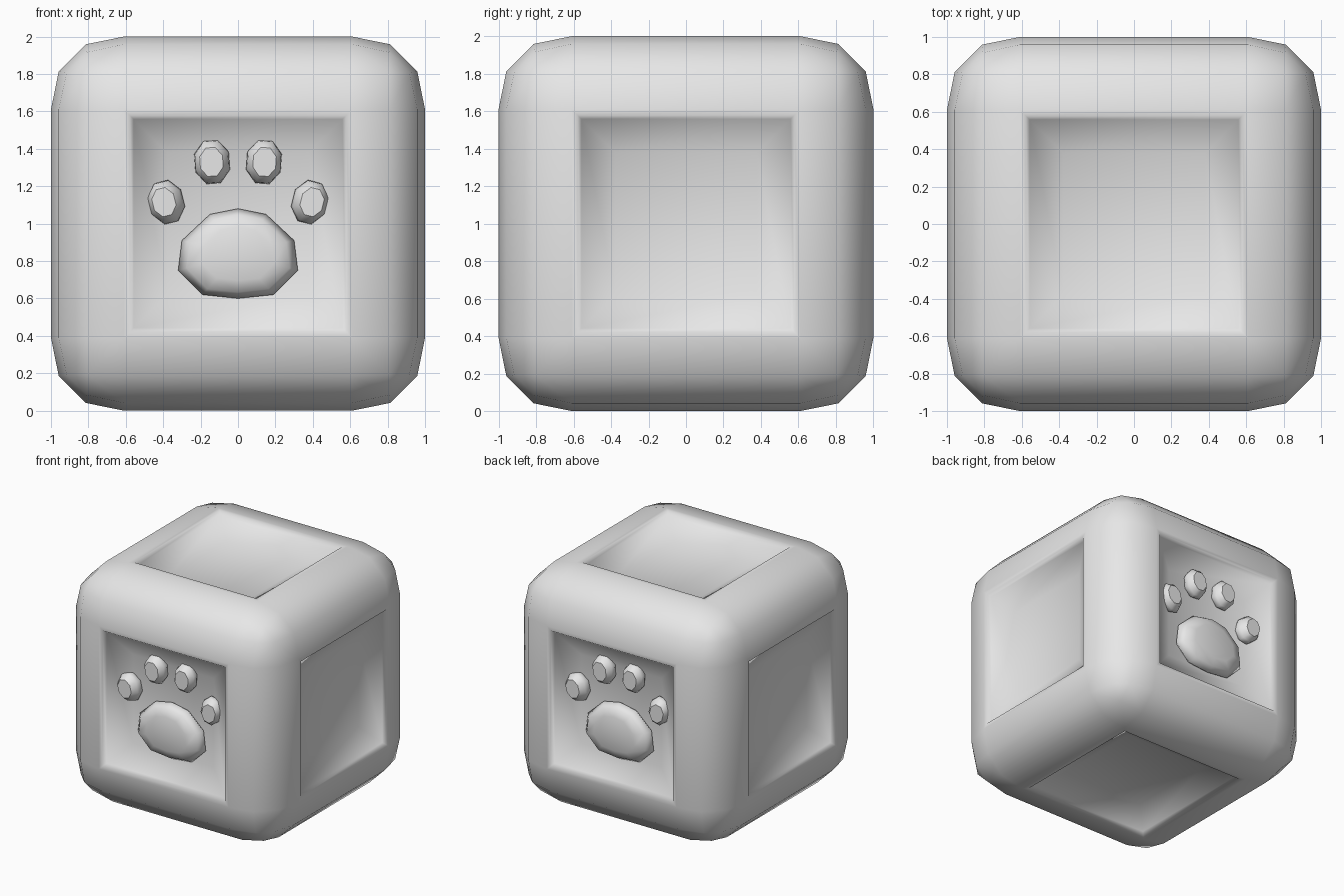
import bpy
import bmesh
from math import sin, cos, pi, radians
from mathutils import Matrix, Vector

if "Cube" in bpy.data.objects:
    bpy.data.objects.remove(bpy.data.objects["Cube"], do_unlink=True)

# Single plain grey
grey = bpy.data.materials.new("light_grey")
grey.use_nodes = True
COLOUR = (0.8, 0.8, 0.8, 1.0)
grey.diffuse_color = COLOUR
for node in grey.node_tree.nodes:
    if node.type == "BSDF_PRINCIPLED":
        node.inputs["Base Color"].default_value = COLOUR


def finish(bm, name):
    """Turn a bmesh into a smooth shaded object."""
    bmesh.ops.recalc_face_normals(bm, faces=bm.faces[:])
    for face in bm.faces:
        face.smooth = True
    mesh = bpy.data.meshes.new(name)
    bm.to_mesh(mesh)
    bm.free()
    mesh.materials.append(grey)
    obj = bpy.data.objects.new(name, mesh)
    bpy.context.scene.collection.objects.link(obj)
    return obj


def sink(bm, faces, thickness, depth):
    """Inset each face, then push the inner face inwards."""
    bmesh.ops.inset_individual(bm, faces=faces, thickness=thickness,
                               depth=0.0, use_even_offset=True)
    for face in faces:
        face.normal_update()
        bmesh.ops.translate(bm, verts=face.verts[:], vec=-face.normal * depth)


def rounded_block():
    """Rounded cube with a sloping recess in every side."""
    bm = bmesh.new()
    bmesh.ops.create_cube(bm, size=2.0, matrix=Matrix.Translation((0, 0, 1)))
    bmesh.ops.bevel(bm, geom=bm.edges[:], offset=0.39, segments=3,
                    profile=0.545, affect="EDGES")
    bm.normal_update()
    sides = [f for f in bm.faces if f.calc_area() > 1.0]
    sink(bm, sides, 0.032, 0.0)   # flat rim
    sink(bm, sides, 0.02, 0.03)   # short steep lip
    sink(bm, sides, 0.18, 0.1)    # slope to the floor
    finish(bm, "rounded_block")


def pad(name, outline, centre, rings, turn, lean=0.0, sharp_cap=False):
    """Loft an outline through (scale, distance from centre plane) rings."""
    bm = bmesh.new()
    loops = []
    for i, (scale, dist) in enumerate(rings):
        shift = lean * i / (len(rings) - 1)
        loops.append([bm.verts.new((centre[0] + x * scale + shift, -dist,
                                    centre[1] + z * scale))
                      for x, z in outline])
    n = len(outline)
    for a, b in zip(loops, loops[1:]):
        for i in range(n):
            j = (i + 1) % n
            bm.faces.new((a[i], a[j], b[j], b[i]))
    bm.faces.new(loops[0])
    cap = bm.faces.new(loops[-1])
    if sharp_cap:
        for edge in cap.edges:
            edge.smooth = False
    bmesh.ops.transform(bm, matrix=Matrix.Rotation(turn, 4, "Z"),
                        verts=bm.verts[:])
    finish(bm, name)


def oval(rx, rz, tilt):
    """Eight-sided oval, tilted in its own plane."""
    points = []
    for i in range(8):
        a = 2 * pi * (i + 0.5) / 8
        p = Matrix.Rotation(tilt, 2) @ Vector((rx * cos(a), rz * sin(a)))
        points.append((p.x, p.y))
    return points


# Right half of the big pad, top to bottom, about its centre
half = [(0, 0.24), (0.15, 0.21), (0.3, 0.07), (0.32, -0.09),
        (0.19, -0.22), (0, -0.24)]
main_outline = half + [(-x, z) for x, z in reversed(half[1:-1])]
main_rings = [(0.9, 0.85), (1.0, 0.89), (0.86, 0.945), (0.6, 0.97)]
toe_rings = [(0.8, 0.85), (1.0, 0.89), (0.95, 0.925), (0.66, 0.965)]

rounded_block()

# Paw print on the front and again on the back
for face_name, turn in (("front", 0.0), ("back", pi)):
    pad(face_name + "_main_pad", main_outline, (0, 0.84), main_rings, turn)
    for side_name, s in (("left", 1), ("right", -1)):
        pad(f"{face_name}_{side_name}_inner_toe",
            oval(0.1, 0.125, radians(-4 * s)), (0.137 * s, 1.33),
            toe_rings, turn, 0.005 * s, True)
        pad(f"{face_name}_{side_name}_outer_toe",
            oval(0.098, 0.122, radians(-14 * s)), (0.376 * s, 1.115),
            toe_rings, turn, 0.02 * s, True)
